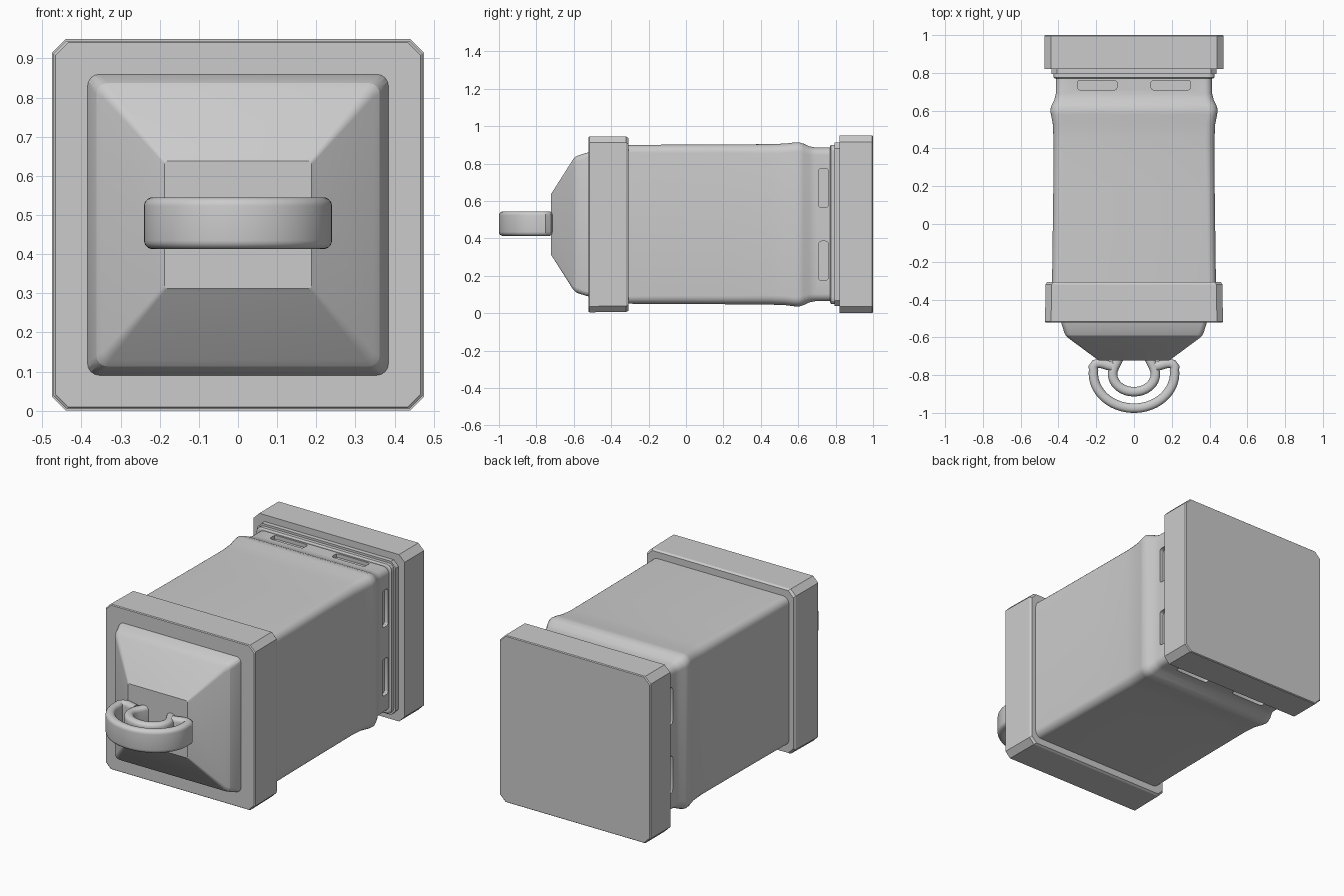
import bpy, bmesh, math
from mathutils import Vector

if "Cube" in bpy.data.objects:
    bpy.data.objects.remove(bpy.data.objects["Cube"])

ZC = 0.475  # height of the lantern's long axis (it lies along y)


def rounded_rect(hw, hh, r, seg):
    pts = []
    for k, (sx, sy) in enumerate(((1, 1), (-1, 1), (-1, -1), (1, -1))):
        for i in range(seg + 1):
            a = math.pi / 2 * (k + i / seg)
            pts.append((sx * (hw - r) + r * math.cos(a), sy * (hh - r) + r * math.sin(a)))
    return pts


def loft(name, rings):
    bm = bmesh.new()
    rows = [[bm.verts.new(p) for p in ring] for ring in rings]
    n = len(rows[0])
    for a, b in zip(rows, rows[1:]):
        for i in range(n):
            j = (i + 1) % n
            bm.faces.new((a[i], a[j], b[j], b[i]))
    bm.faces.new(rows[0])
    bm.faces.new(rows[-1])
    bmesh.ops.recalc_face_normals(bm, faces=bm.faces)
    me = bpy.data.meshes.new(name)
    bm.to_mesh(me)
    bm.free()
    ob = bpy.data.objects.new(name, me)
    bpy.context.collection.objects.link(ob)
    return ob


def along_y(name, stations, seg):
    """Stations are (y, half width, half height, corner radius)."""
    return loft(name, [[(u, y, ZC + v) for u, v in rounded_rect(hx, hz, r, seg)]
                       for y, hx, hz, r in stations])


def sweep(name, path, half_t, half_h, r):
    """Sweep an upright rounded band along an xy path."""
    rings = []
    for i, (x, y) in enumerate(path):
        x0, y0 = path[max(i - 1, 0)]
        x1, y1 = path[min(i + 1, len(path) - 1)]
        t = Vector((x1 - x0, y1 - y0)).normalized()
        rings.append([(x - t.y * u, y + t.x * u, 0.479 + v)
                      for u, v in rounded_rect(half_t, half_h, r, 5)])
    return loft(name, rings)


def smooth(ob, angle=30):
    bpy.ops.object.select_all(action='DESELECT')
    bpy.context.view_layer.objects.active = ob
    ob.select_set(True)
    bpy.ops.object.shade_smooth_by_angle(angle=math.radians(angle))


# Base block and the stepped flanges in front of it
along_y("base_block", [(0.82, .475, .475, .035), (0.995, .475, .475, .035), (1.0, .471, .471, .035)], 1)
along_y("inner_flange", [(0.77, .417, .417, .03), (0.775, .425, .425, .03), (0.80, .425, .425, .03)], 3)
along_y("outer_flange", [(0.795, .437, .437, .03), (0.825, .437, .437, .03)], 1)

# Body with flared shoulder and narrow neck
body = along_y("body", [(-0.33, .434, .424, .04), (-0.1, .431, .426, .045), (0.2, .427, .427, .045),
                        (0.45, .426, .429, .05), (0.53, .430, .432, .05), (0.58, .440, .438, .05),
                        (0.605, .443, .439, .05), (0.63, .436, .431, .05), (0.66, .421, .417, .045),
                        (0.69, .414, .411, .04), (0.82, .412, .411, .04)], 6)

# Vent slots: two on each of the four neck faces
for k in range(4):
    a = k * math.pi / 2
    for s in (-1, 1):
        rings = []
        for d in (0.39, 0.5):
            ring = []
            for u, v in rounded_rect(0.105, 0.025, 0.014, 3):
                t = s * 0.195 + u
                ring.append((d * math.cos(a) - t * math.sin(a), 0.735 + v,
                             ZC + d * math.sin(a) + t * math.cos(a)))
            rings.append(ring)
        cutter = loft("slot_cutter", rings)
        cutter.hide_render = True
        mod = body.modifiers.new("slot", 'BOOLEAN')
        mod.operation = 'DIFFERENCE'
        mod.solver = 'EXACT'
        mod.object = cutter
        bpy.context.view_layer.objects.active = body
        bpy.ops.object.modifier_apply(modifier=mod.name)
        bpy.data.objects.remove(cutter)
smooth(body)

# Front collar
along_y("front_collar", [(-0.522, .466, .466, .032), (-0.517, .471, .470, .032),
                         (-0.32, .468, .469, .032), (-0.308, .460, .462, .032)], 1)

# Pyramid cap
cap = along_y("pyramid_cap", [(-0.51, .387, .387, .03), (-0.53, .383, .383, .03), (-0.575, .369, .369, .03),
                              (-0.59, .362, .362, .028), (-0.605, .346, .346, .02),
                              (-0.715, .197, .172, .008), (-0.722, .188, .163, .008)], 4)
smooth(cap, 20)

# Carrying ring: outer band whose ends curl inward, plus inner band
arc = [(.215 * math.cos(math.radians(t)), -.79 + .185 * math.sin(math.radians(t)))
       for t in range(-185, 6, 5)]
curl = [(.216, -.757), (.206, -.743), (.188, -.737), (.165, -.740), (.14, -.748), (.115, -.755)]
outer = [(-x, y) for x, y in reversed(curl)] + arc + curl
smooth(sweep("outer_ring", outer, .025, .066, .022))

arc = [(.113 * math.cos(math.radians(t)), -.795 + .093 * math.sin(math.radians(t)))
       for t in range(-190, 11, 8)]
end = [(.103, -.755), (.092, -.735), (.08, -.71)]
inner = [(-x, y) for x, y in reversed(end)] + arc + end
smooth(sweep("inner_ring", inner, .025, .062, .022))
